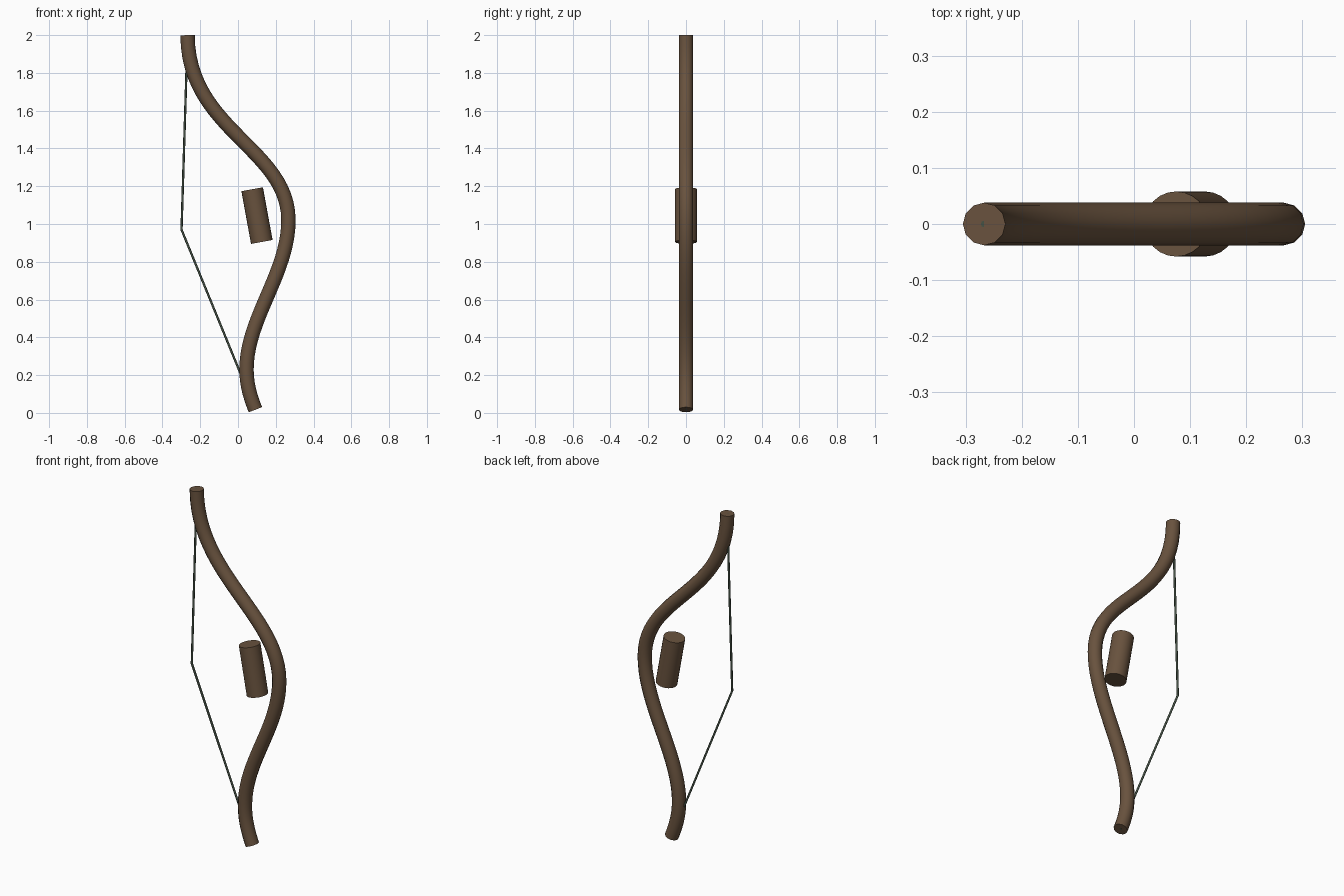
import bpy, bmesh, math
from mathutils import Vector
from mathutils.geometry import interpolate_bezier

if "Cube" in bpy.data.objects:
    bpy.data.objects.remove(bpy.data.objects["Cube"])


def material(name, color):
    m = bpy.data.materials.new(name)
    m.diffuse_color = (*color, 1)
    m.use_nodes = True
    m.node_tree.nodes["Principled BSDF"].inputs["Base Color"].default_value = m.diffuse_color
    return m


wood = material("brown wood", (0.14, 0.085, 0.048))
cord = material("dark green cord", (0.06, 0.085, 0.06))


def tube(name, path, radius, sides, mat):
    """Sweep a round section along a path of (x, z) points, with mitred joints and flat caps."""
    pts = [Vector((x, 0, z)) for x, z in path]
    bm = bmesh.new()
    rings = []
    for i, p in enumerate(pts):
        before = (p - pts[i - 1]).normalized() if i else None
        after = (pts[i + 1] - p).normalized() if i < len(pts) - 1 else None
        tangent = ((before or after) + (after or before)).normalized()
        miter = 1 / tangent.dot(before or after)
        side = Vector((tangent.z, 0, -tangent.x)) * miter
        ring = []
        for k in range(sides):
            a = 2 * math.pi * k / sides
            ring.append(bm.verts.new(p + radius * (math.cos(a) * side + math.sin(a) * Vector((0, 1, 0)))))
        rings.append(ring)
    for lower, upper in zip(rings, rings[1:]):
        for k in range(sides):
            n = (k + 1) % sides
            bm.faces.new((lower[k], lower[n], upper[n], upper[k])).smooth = True
    # Flat end caps with crisp rims
    for ring in (rings[0], rings[-1]):
        cap = bm.faces.new(ring)
        for e in cap.edges:
            e.smooth = False
    bmesh.ops.recalc_face_normals(bm, faces=bm.faces)
    mesh = bpy.data.meshes.new(name)
    bm.to_mesh(mesh)
    bm.free()
    mesh.materials.append(mat)
    obj = bpy.data.objects.new(name, mesh)
    bpy.context.collection.objects.link(obj)
    return obj


# Curved bow limbs: upper sweep, lower sweep and flicked lower tip
segments = [
    ((-0.267, 2.0), (-0.267, 1.5), (0.267, 1.4), (0.267, 1.02)),
    ((0.267, 1.02), (0.267, 0.74), (0.045, 0.5), (0.045, 0.23)),
    ((0.045, 0.23), (0.045, 0.15), (0.065, 0.085), (0.092, 0.017)),
]
path = []
for seg, count in zip(segments, (25, 21, 8)):
    pts = [tuple(p) for p in interpolate_bezier(*[Vector(c) for c in seg], count)]
    path += pts if not path else pts[1:]
tube("bow_limbs", path, 0.038, 12, wood)

# Drawn bowstring running from tip to tip
tube("bowstring", [(-0.267, 2.0), (-0.299, 0.97), (0.092, 0.016)], 0.006, 8, cord)

# Slanted hand grip
tube("hand_grip", [(0.075, 1.184), (0.126, 0.905)], 0.058, 24, wood)
